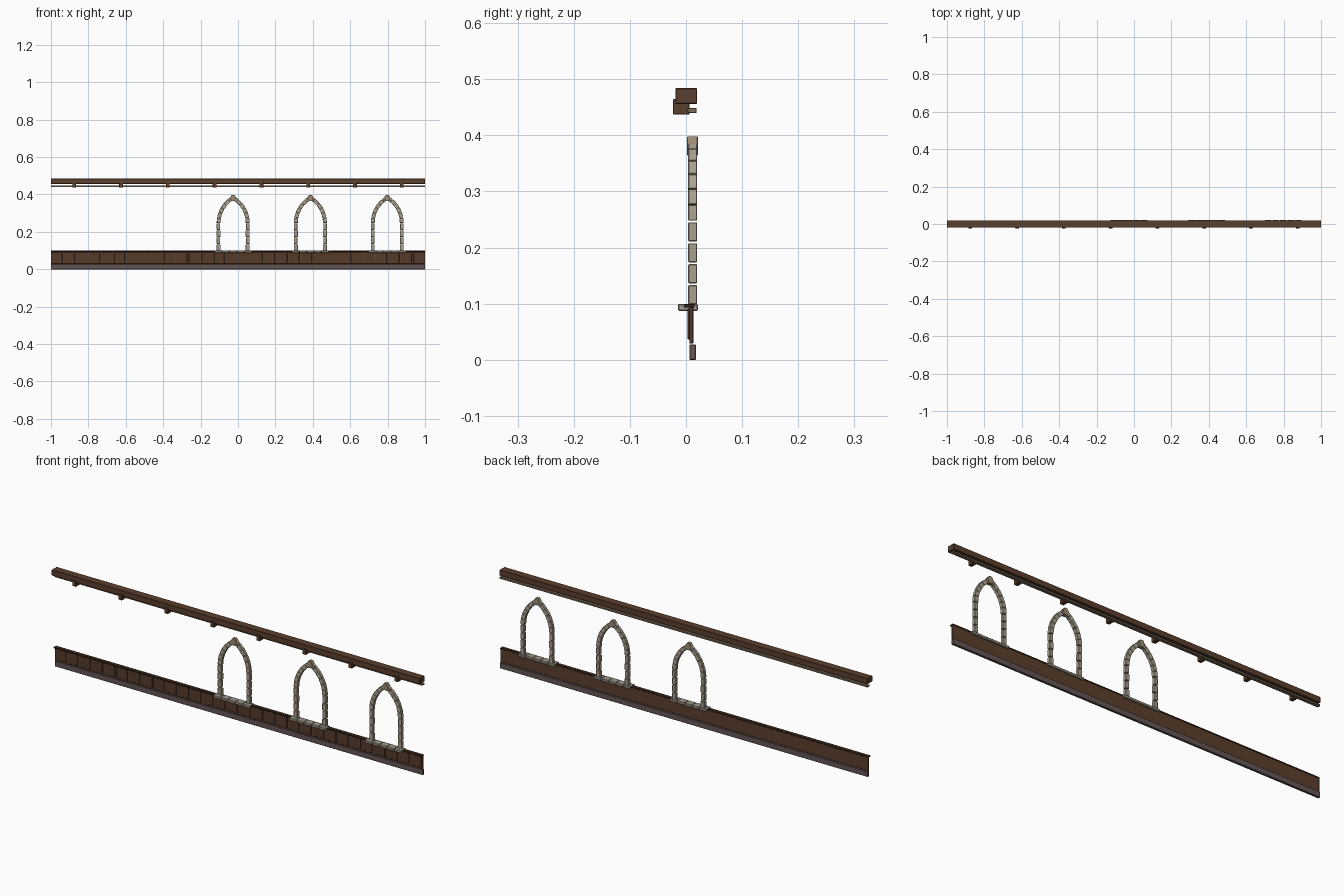
import bpy, bmesh, math, random

if "Cube" in bpy.data.objects:
    bpy.data.objects.remove(bpy.data.objects["Cube"])
random.seed(4)


def material(name, color):
    m = bpy.data.materials.new(name)
    m.diffuse_color = (*color, 1)
    m.use_nodes = True
    m.node_tree.nodes["Principled BSDF"].inputs["Base Color"].default_value = m.diffuse_color
    return m


WOOD = material("dark brown wood", (0.105, 0.050, 0.026))
PLANK = material("panel brown wood", (0.090, 0.042, 0.022))
DARK = material("deep brown trim", (0.045, 0.022, 0.013))
TRIM = material("light brown trim", (0.20, 0.145, 0.095))
STONE = material("pale stone", (0.40, 0.355, 0.275))
SILL = material("grey stone", (0.34, 0.31, 0.25))
KEY = material("tan keystone", (0.34, 0.26, 0.17))
BASE = material("mauve grey base", (0.125, 0.090, 0.088))


def prism(bm, pts, y0, y1):
    """Extrude an x-z outline from y0 to y1."""
    front = [bm.verts.new((x, y0, z)) for x, z in pts]
    back = [bm.verts.new((x, y1, z)) for x, z in pts]
    bm.faces.new(front)
    bm.faces.new(back[::-1])
    n = len(pts)
    for i in range(n):
        j = (i + 1) % n
        bm.faces.new((front[j], front[i], back[i], back[j]))


def box(bm, x0, x1, y0, y1, z0, z1):
    prism(bm, [(x0, z0), (x1, z0), (x1, z1), (x0, z1)], y0, y1)


def finish(bm, name, mat, bevel=0.0):
    bmesh.ops.recalc_face_normals(bm, faces=bm.faces)
    mesh = bpy.data.meshes.new(name)
    bm.to_mesh(mesh)
    bm.free()
    mesh.materials.append(mat)
    ob = bpy.data.objects.new(name, mesh)
    bpy.context.collection.objects.link(ob)
    if bevel:
        mod = ob.modifiers.new("worn edges", "BEVEL")
        mod.width, mod.segments = bevel, 1
    return ob


def bar(name, mat, y0, y1, z0, z1, bevel=0.001):
    bm = bmesh.new()
    box(bm, -1, 1, y0, y1, z0, z1)
    return finish(bm, name, mat, bevel)


# full-length horizontal members
bar("base_plinth", BASE, 0.006, 0.018, 0.0, 0.027)
bar("wainscot_board", WOOD, 0.006, 0.013, 0.029, 0.094)
bar("wainscot_cap", DARK, -0.004, 0.015, 0.093, 0.099)
bar("cornice_beam", WOOD, -0.019, 0.020, 0.456, 0.484, 0.0015)
bar("cornice_moulding", TRIM, 0.003, 0.019, 0.440, 0.449)

# raised planks on the front of the wainscot
bm = bmesh.new()
count = 30
pitch = 2 / count
for i in range(count):
    x = -1 + (i + 0.5) * pitch
    w = 0.030 + random.uniform(-0.003, 0.001)
    box(bm, x - w, x + w, 0.003, 0.007, 0.036, 0.091)
finish(bm, "wainscot_planks", PLANK, 0.001)

# corbels under the beam
bm = bmesh.new()
for i in range(8):
    x = -0.875 + 0.25 * i
    box(bm, x - 0.01, x + 0.01, -0.023, 0.006, 0.437, 0.465)
finish(bm, "cornice_corbels", WOOD, 0.001)

# pointed window surrounds
SPRING, HALF, THICK, R = 0.248, 0.088, 0.021, 0.165
Y0, Y1 = 0.004, 0.020
for k, cx in enumerate((-0.026, 0.387, 0.798)):
    # separate jamb stones, slightly alternating in width
    bm = bmesh.new()
    for side in (-1, 1):
        for j in range(4):
            z = 0.099 + j * 0.0373
            inner = HALF - THICK + (0.002 if j % 2 else 0)
            xa, xb = sorted((cx + side * inner, cx + side * HALF))
            box(bm, xa, xb, Y0, Y1, z, z + 0.034)
    finish(bm, f"jamb_stones_{k + 1}", STONE, 0.0015)

    # voussoirs follow two arcs meeting at the apex
    bm = bmesh.new()
    end = math.acos((R - HALF) / R) - 0.02
    steps = 6
    for side in (-1, 1):
        for j in range(steps):
            a0 = end * j / steps
            a1 = end * (j + 1) / steps - 0.008

            def point(r, a):
                return (cx + side * (r * math.cos(a) - (R - HALF)),
                        SPRING + r * math.sin(a))
            mid = (a0 + a1) / 2
            prism(bm, [point(R - THICK, a0), point(R, a0), point(R, mid),
                       point(R, a1), point(R - THICK, a1),
                       point(R - THICK, mid)], Y0, Y1)
    finish(bm, f"arch_stones_{k + 1}", STONE, 0.001)

    # keystone
    bm = bmesh.new()
    prism(bm, [(cx - 0.009, 0.364), (cx + 0.009, 0.364), (cx + 0.017, 0.382),
               (cx + 0.007, 0.398), (cx - 0.007, 0.398), (cx - 0.017, 0.382)],
          0.002, 0.021)
    finish(bm, f"keystone_{k + 1}", KEY, 0.001)

    # projecting sill made of blocks
    bm = bmesh.new()
    n = 5
    for j in range(n):
        x = cx - 0.1 + 0.2 * j / n
        box(bm, x + 0.001, x + 0.2 / n - 0.001, -0.014, 0.021, 0.087, 0.0995)
    finish(bm, f"window_sill_{k + 1}", SILL, 0.0015)
